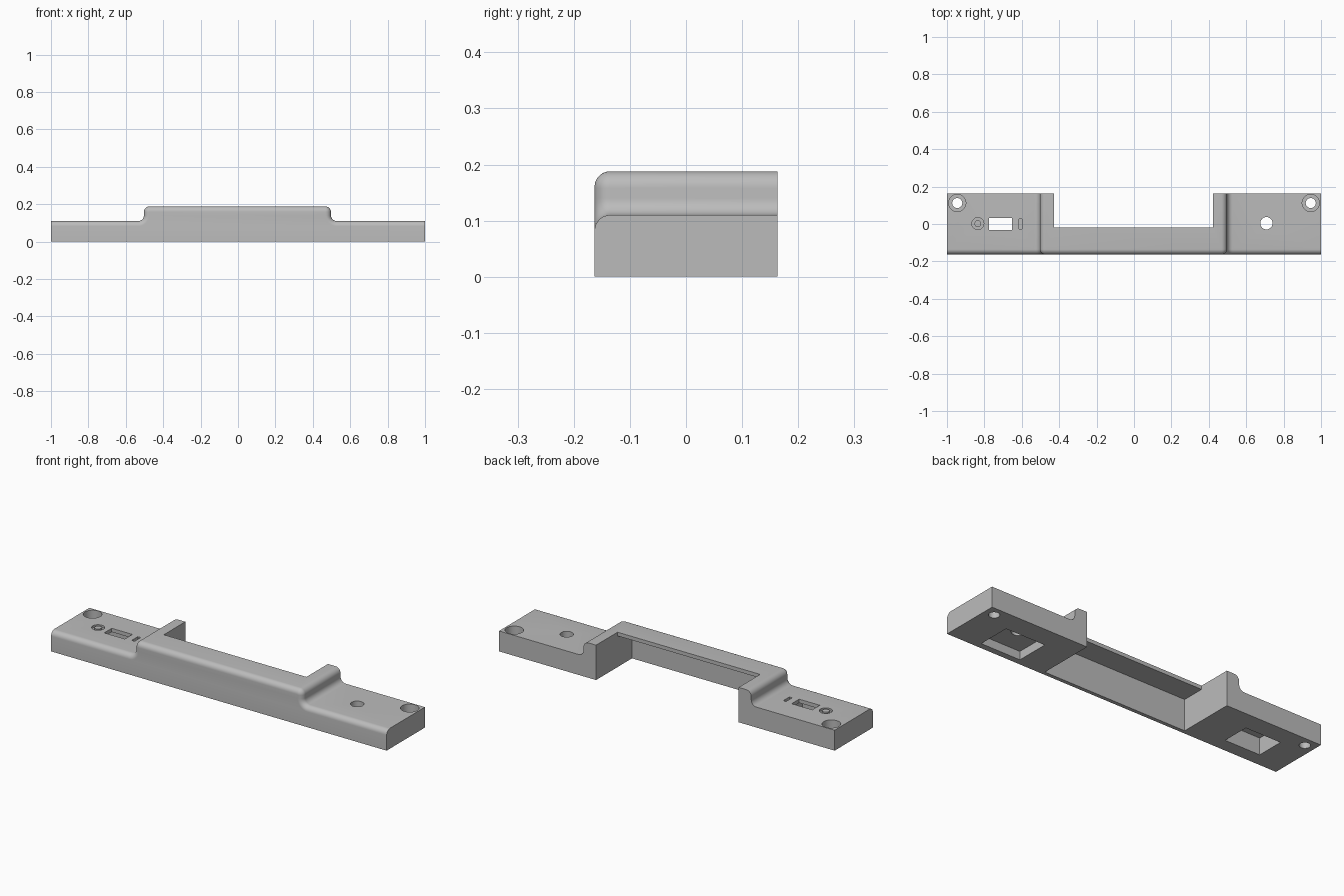
import bpy, bmesh
from math import sin, cos, pi, radians
from mathutils import Vector

cube = bpy.data.objects.get("Cube")
if cube:
    bpy.data.objects.remove(cube, do_unlink=True)

grey = bpy.data.materials.new("plain grey")
grey.use_nodes = True
COLOUR = (0.5, 0.5, 0.5, 1)
grey.diffuse_color = COLOUR
grey.node_tree.nodes["Principled BSDF"].inputs["Base Color"].default_value = COLOUR

FRONT, BACK = -0.163, 0.163
LOW, HIGH = 0.11, 0.188        # heights of the end pads and the raised bridge
STEP_L, STEP_R = -0.503, 0.497  # side walls of the bridge
R = 0.03                       # step fillets
EDGE = 0.028                   # rounding of the front top edge
SEG = 8


def add_object(name, bm):
    bmesh.ops.recalc_face_normals(bm, faces=bm.faces[:])
    mesh = bpy.data.meshes.new(name)
    bm.to_mesh(mesh)
    bm.free()
    mesh.materials.append(grey)
    obj = bpy.data.objects.new(name, mesh)
    bpy.context.collection.objects.link(obj)
    return obj


def arc(cx, cz, r, start, end):
    angles = [radians(start + (end - start) * i / SEG) for i in range(SEG + 1)]
    return [(cx + r * cos(a), cz + r * sin(a)) for a in angles]


def outline(d):
    """Front outline, pulled inward by d along its top."""
    pts = [(-1, 0), (-1, LOW - d)]
    pts += arc(STEP_L - R, LOW + R, R + d, -90, 0)
    pts += arc(STEP_L + R, HIGH - R, R - d, 180, 90)
    pts += arc(STEP_R - R, HIGH - R, R - d, 90, 0)
    pts += arc(STEP_R + R, LOW + R, R + d, 180, 270)
    return pts + [(1, LOW - d), (1, 0)]


def box(name, x0, x1, y0, y1, z0, z1):
    bm = bmesh.new()
    bmesh.ops.create_cube(bm, size=1)
    for v in bm.verts:
        v.co = Vector(((x0 + x1) / 2 + v.co.x * (x1 - x0),
                       (y0 + y1) / 2 + v.co.y * (y1 - y0),
                       (z0 + z1) / 2 + v.co.z * (z1 - z0)))
    return add_object(name, bm)


def cylinder(name, x, y, r, z0, z1):
    bm = bmesh.new()
    bmesh.ops.create_cone(bm, cap_ends=True, segments=32, radius1=r, radius2=r, depth=z1 - z0)
    bmesh.ops.translate(bm, verts=bm.verts[:], vec=(x, y, (z0 + z1) / 2))
    return add_object(name, bm)


# Body: outline lofted from front to back, with a rounded front top edge
bm = bmesh.new()
sections = [(FRONT + EDGE * (1 - cos(t)), EDGE * (1 - sin(t)))
            for t in (pi / 2 * i / SEG for i in range(SEG + 1))]
sections.append((BACK, 0))
loops = [[bm.verts.new((x, y, z)) for x, z in outline(d)] for y, d in sections]
count = len(loops[0])
for a, b in zip(loops, loops[1:]):
    for i in range(count):
        j = (i + 1) % count
        bm.faces.new((a[i], a[j], b[j], b[i]))
bm.faces.new(loops[0])
bm.faces.new(loops[-1])
body = add_object("bracket_body", bm)

# Cutters: rear notch, hollow under the bridge, pockets and openings
cutters = [
    box("notch", -0.428, 0.422, -0.02, 0.3, -0.1, 0.3),
    box("bridge_hollow", -0.428, 0.422, -0.143, 0.1, -0.1, 0.168),
    box("left_pocket", 0.585, 0.82, -0.13, 0.05, -0.1, 0.045),
    box("right_pocket", -0.84, -0.63, -0.09, 0.06, -0.1, 0.09),
    box("switch_window", -0.775, -0.652, -0.032, 0.032, 0.05, 0.2),
    box("slot", -0.615, -0.598, -0.026, 0.026, 0.085, 0.2),
    cylinder("left_pad_hole", 0.708, 0.004, 0.033, 0.02, 0.2),
    cylinder("button_recess", -0.835, 0.002, 0.032, 0.098, 0.2),
]
for side in (-1, 1):
    cutters.append(cylinder("screw_hole", side * 0.945, 0.112, 0.027, -0.1, 0.2))
    cutters.append(cylinder("screw_counterbore", side * 0.945, 0.112, 0.046, 0.06, 0.2))

bpy.context.view_layer.objects.active = body
for cutter in cutters:
    cutter.hide_render = True
    mod = body.modifiers.new(cutter.name, "BOOLEAN")
    mod.operation = "DIFFERENCE"
    mod.solver = "EXACT"
    mod.object = cutter
    bpy.ops.object.modifier_apply(modifier=mod.name)
    bpy.data.objects.remove(cutter, do_unlink=True)

# Small button inside its recess
button = cylinder("button", -0.835, 0.002, 0.018, 0.095, LOW)

bpy.ops.object.select_all(action="DESELECT")
for obj in (body, button):
    obj.select_set(True)
bpy.ops.object.shade_smooth_by_angle(angle=radians(30))
